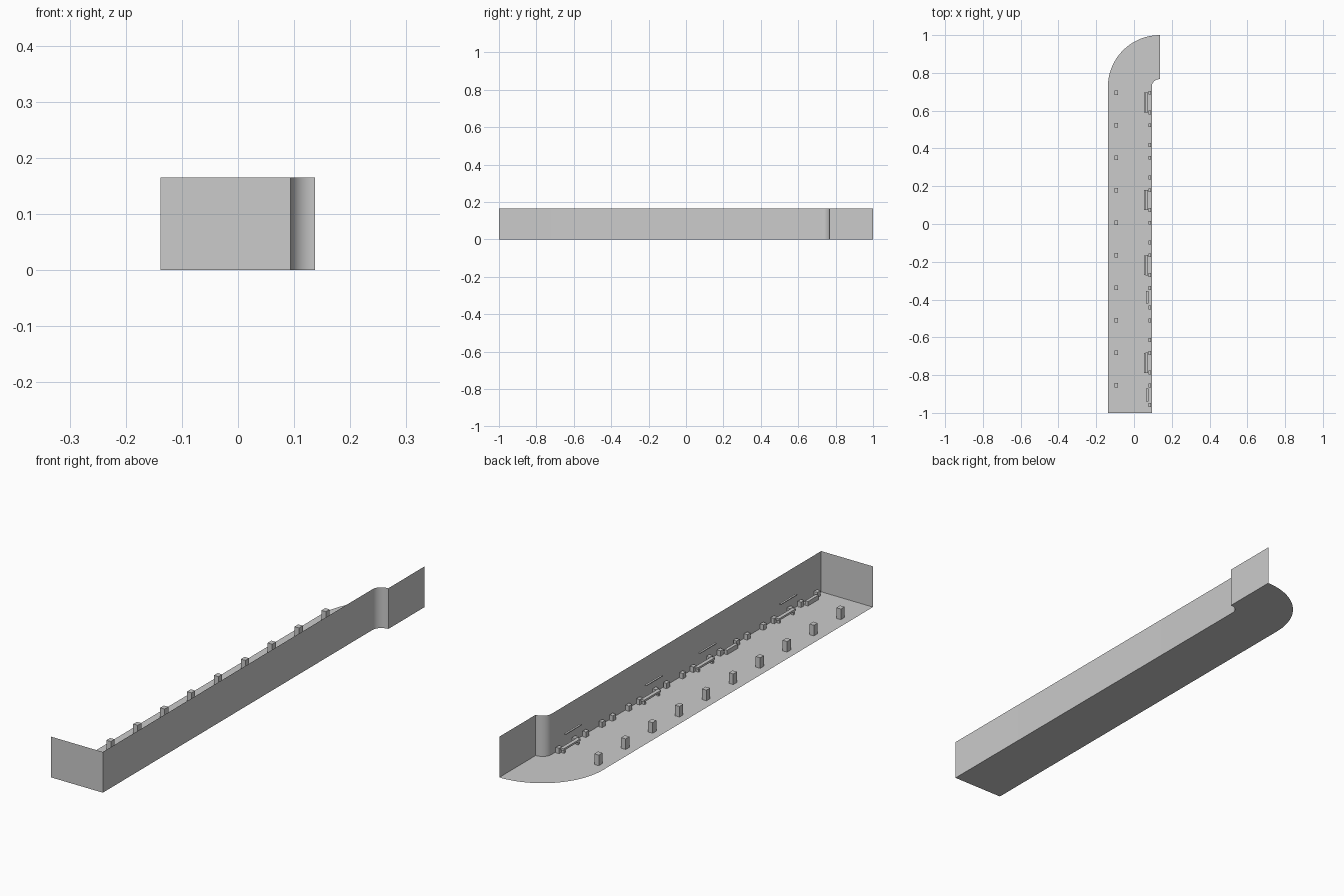
import bpy, bmesh, math

cube = bpy.data.objects.get("Cube")
if cube:
    bpy.data.objects.remove(cube, do_unlink=True)

grey = bpy.data.materials.new("plain_grey")
grey.use_nodes = True
COLOUR = (0.6, 0.6, 0.6, 1)
grey.diffuse_color = COLOUR
grey.node_tree.nodes["Principled BSDF"].inputs["Base Color"].default_value = COLOUR

LEFT, WALL, END = -0.138, 0.094, 0.137
HEIGHT = 0.165
BEND_Y = 0.727


def finish(name, bm):
    mesh = bpy.data.meshes.new(name)
    bm.to_mesh(mesh)
    bm.free()
    mesh.materials.append(grey)
    obj = bpy.data.objects.new(name, mesh)
    bpy.context.collection.objects.link(obj)
    return obj


def boxes(name, ranges):
    """One object made of boxes, each given as x, y and z ranges."""
    bm = bmesh.new()
    for spans in ranges:
        verts = bmesh.ops.create_cube(bm, size=1)["verts"]
        for v in verts:
            for axis, (low, high) in enumerate(spans):
                v.co[axis] = low + (v.co[axis] + 0.5) * (high - low)
    return finish(name, bm)


def around(centre, size):
    return (centre - size / 2, centre + size / 2)


def arc(radius_x, radius_y, steps):
    """Quarter bend from the long side to the far end."""
    angles = [math.pi - math.pi / 2 * i / steps for i in range(steps + 1)]
    return [(END + radius_x * math.cos(a), BEND_Y + radius_y * math.sin(a)) for a in angles]


inner = arc(END - WALL, 0.04, 12)
outer = arc(END - LEFT, 1 - BEND_Y, 32)

# Floor with a rounded far corner
bm = bmesh.new()
outline = [(LEFT, -1), (WALL, -1)] + inner + outer[::-1]
bm.faces.new([bm.verts.new((x, y, 0)) for x, y in outline])
bmesh.ops.triangulate(bm, faces=bm.faces[:])
finish("floor", bm)

# Thin walls: front end, long side, rounded bend and offset end
bm = bmesh.new()
path = [(LEFT, -1), (WALL, -1)] + inner + [(END, 1)]
low = [bm.verts.new((x, y, 0)) for x, y in path]
high = [bm.verts.new((x, y, HEIGHT)) for x, y in path]
for i in range(len(path) - 1):
    bm.faces.new((low[i], low[i + 1], high[i + 1], high[i]))
walls = finish("walls", bm)
bpy.context.view_layer.objects.active = walls
walls.select_set(True)
bpy.ops.object.shade_smooth_by_angle(angle=math.radians(30))
walls.select_set(False)

# Row of posts along the open side
rows = [0.695 - 0.1722 * i for i in range(10)]
boxes("posts", [(around(-0.094, 0.02), around(y, 0.024), (0, 0.043)) for y in rows])

# Pairs of small blocks along the wall
boxes("wall_blocks", [(around(0.083, 0.015), around(y - d, 0.02), (0, 0.022))
                      for y in rows for d in (0, 0.104)])

# Benches on short legs, each with a thin rail above
for y in (0.643, 0.127, -0.218, -0.735):
    boxes("bench", [((0.06, 0.075), around(y, 0.108), (0.013, 0.021))] +
          [((0.062, 0.073), around(y + s * 0.045, 0.008), (0, 0.013)) for s in (-1, 1)])
    boxes("rail", [((0.052, 0.06), around(y, 0.105), (0.079, 0.082))])

# Low boxes between block pairs
for y in (-0.388, -0.905):
    boxes("low_box", [((0.063, 0.076), around(y, 0.068), (0, 0.018))])
